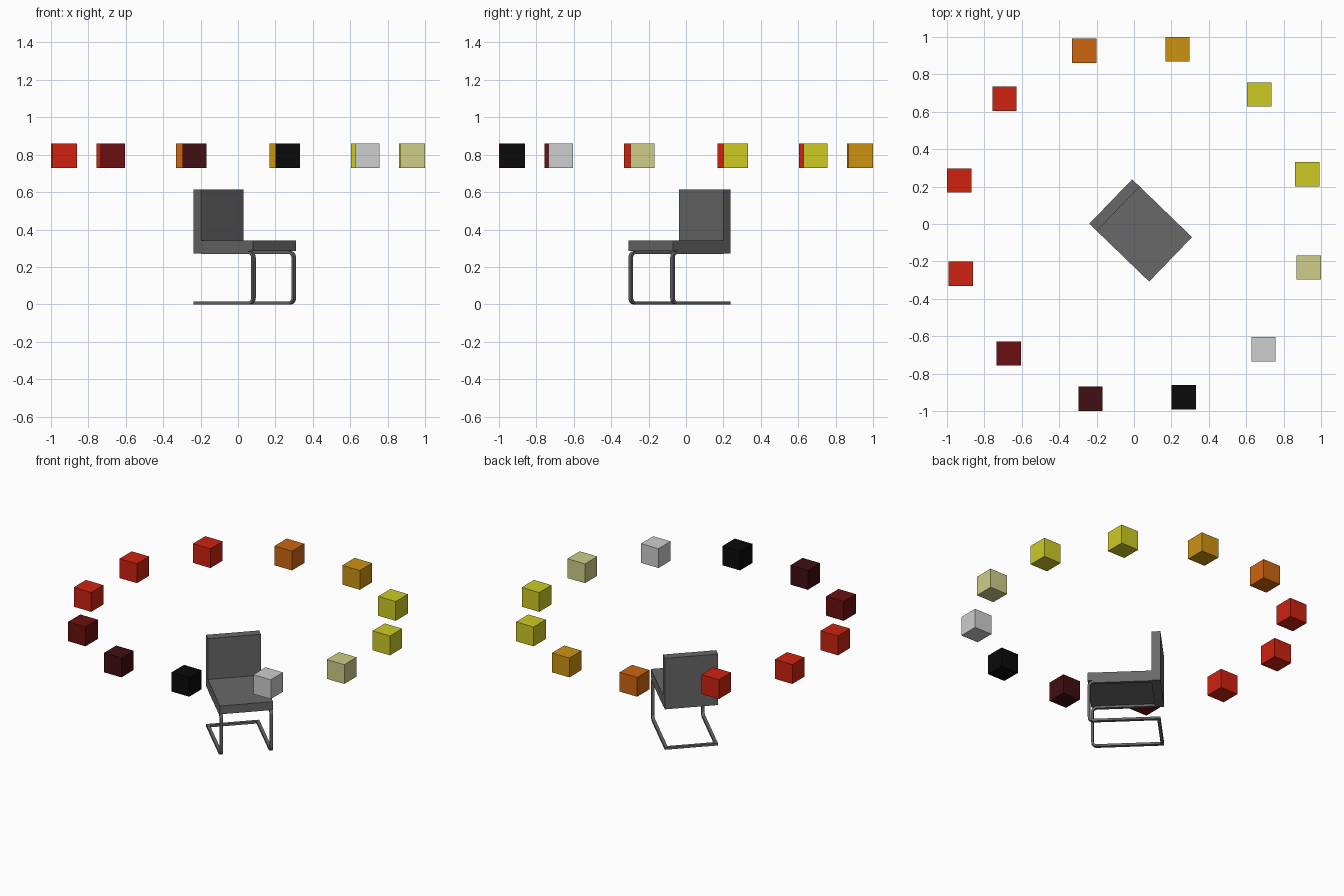
import bpy, bmesh
from math import radians, sin, cos
from mathutils import Matrix

default = bpy.data.objects.get("Cube")
if default:
    bpy.data.objects.remove(default, do_unlink=True)


def material(name, rgb):
    mat = bpy.data.materials.new(name)
    mat.use_nodes = True
    mat.diffuse_color = (*rgb, 1)
    mat.node_tree.nodes["Principled BSDF"].inputs["Base Color"].default_value = (*rgb, 1)
    return mat


def finish(bm, name, mat, turn=0):
    bmesh.ops.recalc_face_normals(bm, faces=bm.faces)
    mesh = bpy.data.meshes.new(name)
    bm.to_mesh(mesh)
    bm.free()
    mesh.materials.append(mat)
    obj = bpy.data.objects.new(name, mesh)
    obj.rotation_euler.z = turn
    bpy.context.collection.objects.link(obj)
    return obj


def box(name, low, high, mat, turn=0):
    bm = bmesh.new()
    size = [b - a for a, b in zip(low, high)]
    middle = [(a + b) / 2 for a, b in zip(low, high)]
    bmesh.ops.create_cube(bm, size=1, matrix=Matrix.Translation(middle) @ Matrix.Diagonal((*size, 1)))
    return finish(bm, name, mat, turn)


charcoal = material("charcoal", (0.14, 0.14, 0.14))
red = material("red", (0.61, 0.016, 0.005))
orange = material("orange", (0.61, 0.13, 0.005))
gold = material("gold", (0.61, 0.29, 0.006))
yellow = material("yellow", (0.61, 0.59, 0.018))
cream = material("pale yellow", (0.61, 0.61, 0.25))
grey = material("light grey", (0.61, 0.61, 0.61))
dark_red = material("dark red", (0.146, 0.005, 0.005))
maroon = material("maroon", (0.052, 0.0045, 0.006))
black = material("black", (0.003, 0.003, 0.003))

# Chair cushions, built square and turned together
TURN = radians(46)
HALF, FRONT, BACK, REST = 0.165, -0.272, 0.173, 0.117
UNDER = 0.284
box("seat", (-HALF, FRONT, UNDER), (HALF, REST, 0.34), charcoal, TURN)
box("backrest", (-HALF, REST, 0.272), (HALF, BACK, 0.615), charcoal, TURN)

# Cantilever frame: one flat bar bent into a C on each side
BAR, WIDE, BEND = 0.015, 0.02, 0.035


def bent_edge(radius):
    inset = BEND - radius
    points = [(REST, UNDER - inset)]
    for centre_z, start in ((UNDER - BEND, 90), (BEND, 180)):
        for step in range(7):
            a = radians(start + 15 * step)
            points.append((FRONT + BEND + radius * cos(a), centre_z + radius * sin(a)))
    return points + [(BACK, inset)]


def side_frame(name, x):
    bm = bmesh.new()
    outline = bent_edge(BEND) + bent_edge(BEND - BAR)[::-1]
    face = bm.faces.new([bm.verts.new((x, y, z)) for y, z in outline])
    result = bmesh.ops.extrude_face_region(bm, geom=[face])
    verts = [v for v in result["geom"] if isinstance(v, bmesh.types.BMVert)]
    bmesh.ops.translate(bm, verts=verts, vec=(WIDE, 0, 0))
    finish(bm, name, charcoal, TURN)


side_frame("right_leg_frame", -HALF)
side_frame("left_leg_frame", HALF - WIDE)
box("rear_floor_bar", (WIDE - HALF, BACK - WIDE, 0), (HALF - WIDE, BACK, BAR), charcoal, TURN)

# Ring of floating colour cubes, evenly spaced
ring = [cream, yellow, yellow, gold, orange, red, red, red, dark_red, maroon, black, grey]
RADIUS, EDGE, HEIGHT = 0.963, 0.065, 0.795
for i, mat in enumerate(ring):
    a = radians(30 * i - 14)
    x, y = RADIUS * cos(a), RADIUS * sin(a)
    box(f"ring_cube_{i + 1}", (x - EDGE, y - EDGE, HEIGHT - EDGE),
        (x + EDGE, y + EDGE, HEIGHT + EDGE), mat)
